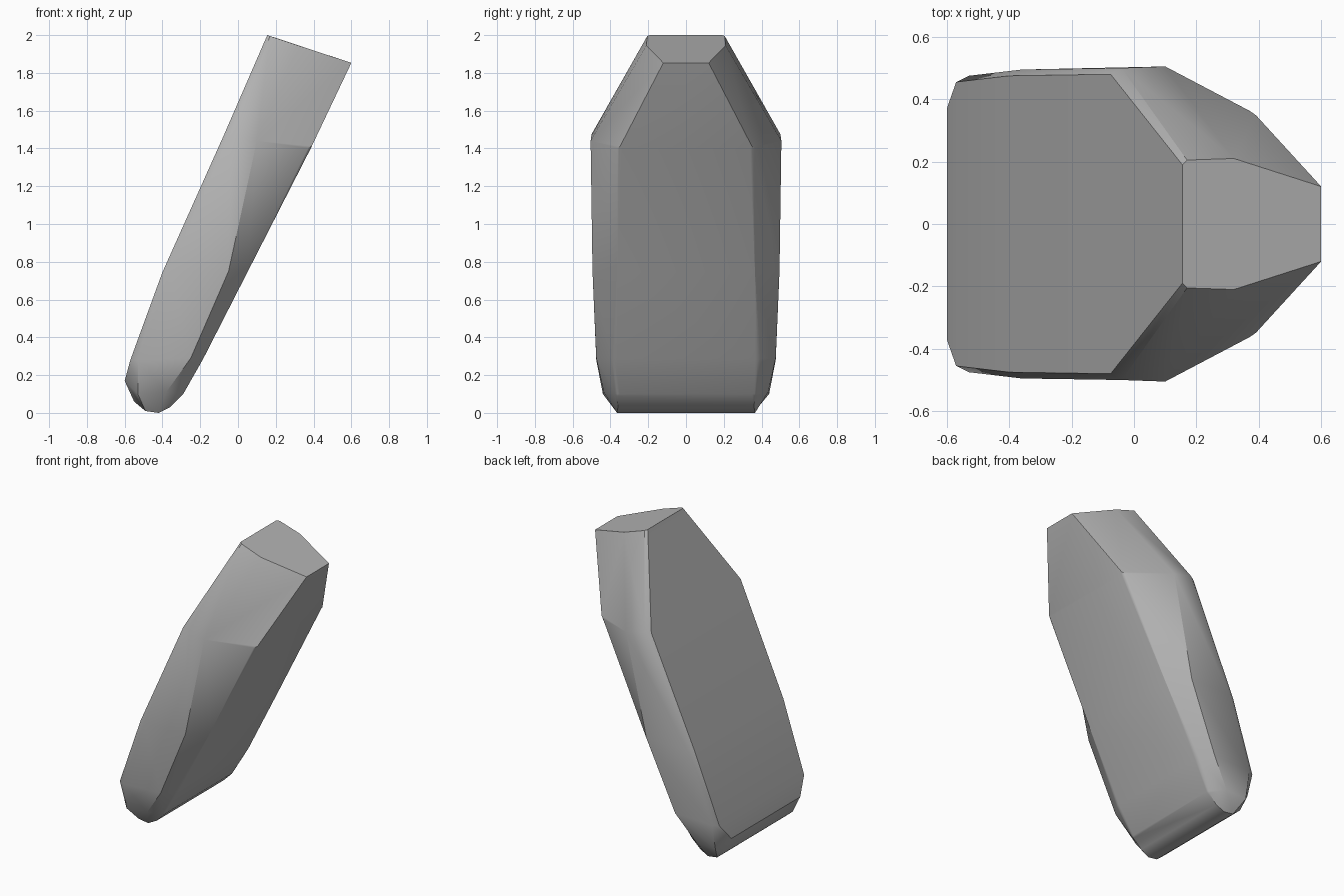
import bpy, bmesh, math

cube = bpy.data.objects.get("Cube")
if cube:
    bpy.data.objects.remove(cube, do_unlink=True)

# Plain grey material
grey = bpy.data.materials.new("stone_grey")
grey.use_nodes = True
colour = (0.45, 0.45, 0.45, 1)
grey.diffuse_color = colour
grey.node_tree.nodes["Principled BSDF"].inputs["Base Color"].default_value = colour

# Half sections from top to bottom: (x, z, half width) from left face to right face
sections = [
    [(.155, 2, .19), (.17, 1.995, .205), (.32, 1.945, .21), (.6, 1.853, .12)],
    [(-.075, 1.47, .48), (-.04, 1.475, .5), (.1, 1.44, .505), (.385, 1.4, .355)],
    [(-.4, .745, .475), (-.36, .75, .495), (-.05, .75, .495), (.05, .745, .365)],
    [(-.57, .28, .455), (-.53, .28, .475), (-.25, .29, .475), (-.185, .285, .38)],
    [(-.6, .17, .37), (-.53, .1, .44), (-.38, .11, .435), (-.29, .1, .365)],
    [(-.55, .06, .36), (-.49, .01, .365), (-.42, 0, .365), (-.36, .03, .36)],
]

# Loft the mirrored sections into a leaning slab
bm = bmesh.new()
rings = []
for half in sections:
    front = [bm.verts.new((x, -w, z)) for x, z, w in half]
    back = [bm.verts.new((x, w, z)) for x, z, w in reversed(half)]
    rings.append(front + back)
for upper, lower in zip(rings, rings[1:]):
    for i in range(8):
        j = (i + 1) % 8
        bm.faces.new((upper[i], lower[i], lower[j], upper[j]))

# Flat top and rounded foot
bm.faces.new(rings[0])
foot = rings[-1]
for i in range(3):
    bm.faces.new((foot[i], foot[7 - i], foot[6 - i], foot[i + 1]))

# Soften the long edges of the broad right face
long_edges = [bm.edges.get((a[k], b[k]))
              for a, b in zip(rings[1:4], rings[2:5]) for k in (3, 4)]
bmesh.ops.bevel(bm, geom=long_edges, offset=0.015, segments=2,
                profile=0.5, affect='EDGES')
bmesh.ops.recalc_face_normals(bm, faces=bm.faces)

mesh = bpy.data.meshes.new("leaning_slab")
bm.to_mesh(mesh)
bm.free()
mesh.materials.append(grey)
slab = bpy.data.objects.new("leaning_slab", mesh)
bpy.context.collection.objects.link(slab)

# Smooth shading with crisp main edges
bpy.ops.object.select_all(action='DESELECT')
slab.select_set(True)
bpy.context.view_layer.objects.active = slab
bpy.ops.object.shade_smooth_by_angle(angle=math.radians(35))
